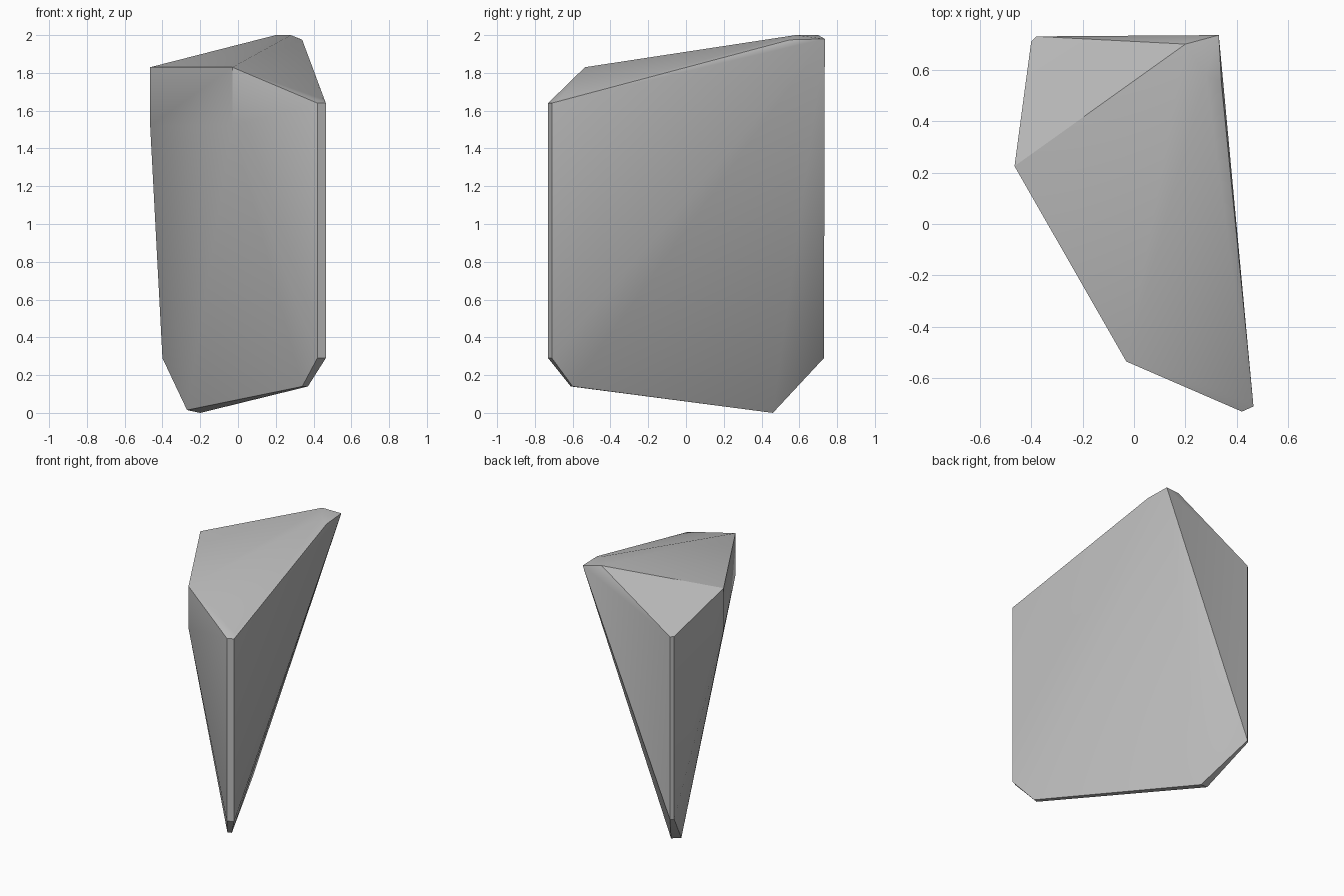
import bpy
import bmesh
from mathutils import Vector

# Remove the default cube only
default_cube = bpy.data.objects.get("Cube")
if default_cube:
    bpy.data.objects.remove(default_cube, do_unlink=True)


def make_material(name, colour):
    material = bpy.data.materials.new(name)
    material.use_nodes = True
    material.diffuse_color = colour
    shader = next(n for n in material.node_tree.nodes if n.type == "BSDF_PRINCIPLED")
    shader.inputs["Base Color"].default_value = colour
    return material


def upright_edge(x, y, top, bottom):
    """Upper and lower corner of a vertical edge of the stone."""
    return [Vector((x, y, top)), Vector((x, y, bottom))]


def corners(*points):
    return [Vector(p) for p in points]


def convex_stone(name, points, material):
    """Wrap a tight faceted skin around the corner points."""
    bm = bmesh.new()
    for point in points:
        bm.verts.new(point)
    hull = bmesh.ops.convex_hull(bm, input=bm.verts)
    unused = {v for v in hull["geom_interior"] + hull["geom_unused"]
              if isinstance(v, bmesh.types.BMVert)}
    bmesh.ops.delete(bm, geom=list(unused), context="VERTS")
    bmesh.ops.recalc_face_normals(bm, faces=bm.faces)
    mesh = bpy.data.meshes.new(name)
    bm.to_mesh(mesh)
    bm.free()
    mesh.materials.append(material)
    stone = bpy.data.objects.new(name, mesh)
    bpy.context.collection.objects.link(stone)
    return stone


shoulder, foot, waist, brow = 1.64, 0.29, 1.52, 1.83

# Chipped vertical edges: front corner, then rear corner
outline = upright_edge(0.42, -0.73, shoulder, foot)
outline += upright_edge(0.465, -0.71, shoulder, foot)
outline += upright_edge(-0.40, 0.71, shoulder, foot)
outline += upright_edge(-0.38, 0.73, shoulder, foot)

# Broad front slab between two short upright edges
outline += upright_edge(-0.465, 0.225, brow, waist)
outline += upright_edge(-0.03, -0.535, brow, waist)

# Blunted peak and the narrow bevel along the top ridge
peak = corners((0.33, 0.735, 1.98), (0.28, 0.58, 2), (0.2, 0.7, 2),
               (0.34, 0.55, 1.975), (0.45, -0.67, 1.66))

# Thin keel along the underside
keel = corners((0.37, -0.6, 0.14), (0.34, -0.61, 0.14),
               (-0.2, 0.46, 0), (-0.27, 0.44, 0.015))

stone_grey = make_material("stone grey", (0.5, 0.5, 0.5, 1))
rock = convex_stone("rock", outline + peak + keel, stone_grey)

# Soften shallow creases, keep the hard ridges
bpy.ops.object.select_all(action="DESELECT")
rock.select_set(True)
bpy.context.view_layer.objects.active = rock
bpy.ops.object.shade_smooth_by_angle(angle=0.5236)
